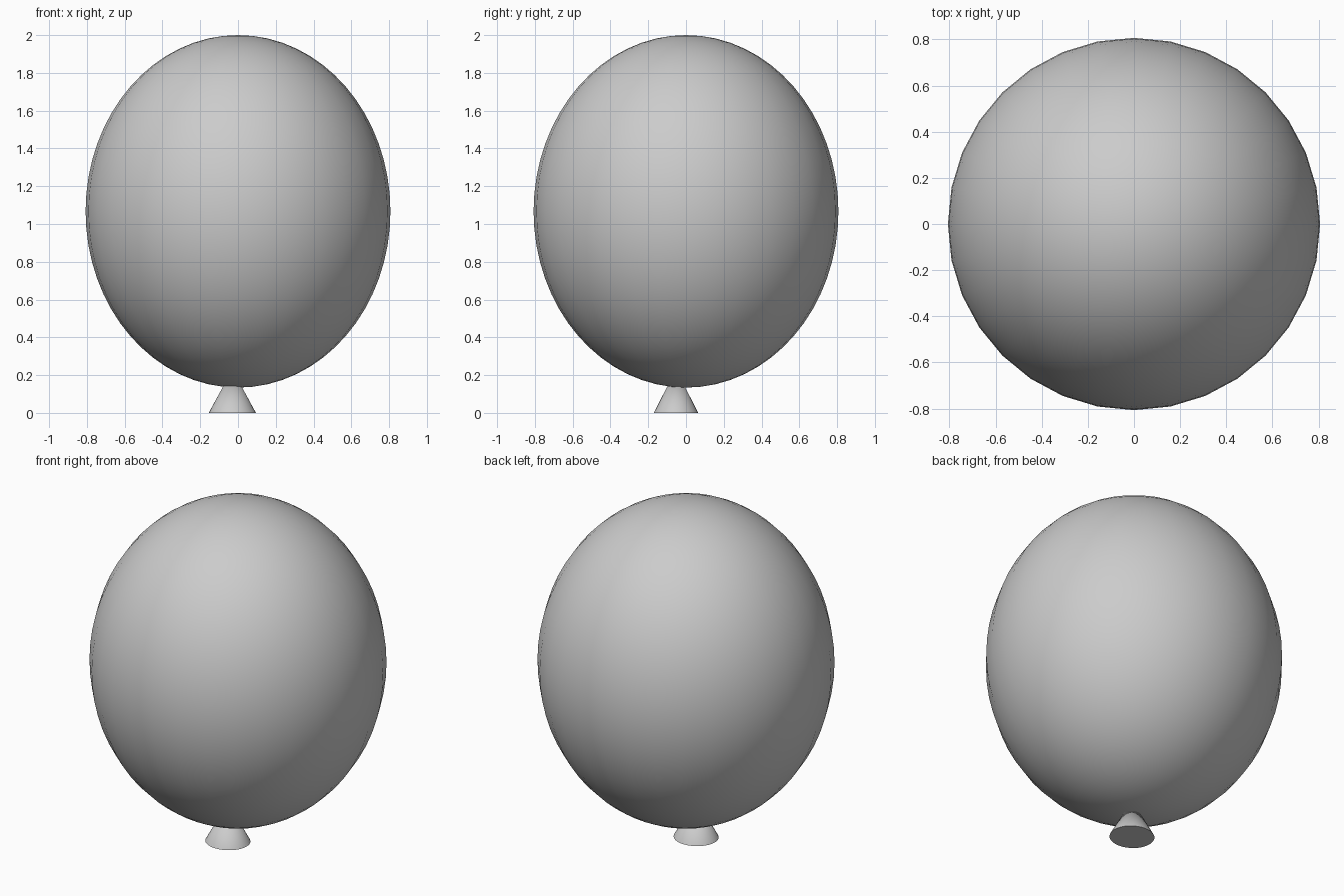
import bpy

if "Cube" in bpy.data.objects:
    bpy.data.objects.remove(bpy.data.objects["Cube"])


def finish(name, scale):
    """Name, scale and smooth-shade the active part."""
    ob = bpy.context.object
    ob.name = name
    ob.scale = scale
    bpy.ops.object.transform_apply(location=False, rotation=False, scale=True)
    bpy.ops.object.shade_smooth_by_angle()
    return ob


# Inflated body: upright ellipsoid
bpy.ops.mesh.primitive_uv_sphere_add(segments=32, ring_count=32, radius=1,
                                     location=(0, 0, 1.067))
finish("balloon_body", (0.807, 0.807, 0.933))

# Tied neck: slightly off-centre cone, its tip hidden in the body
bpy.ops.mesh.primitive_cone_add(vertices=32, radius1=1, radius2=0, depth=1,
                                location=(-0.03, -0.053, 0.115))
finish("balloon_knot", (0.125, 0.118, 0.23))
